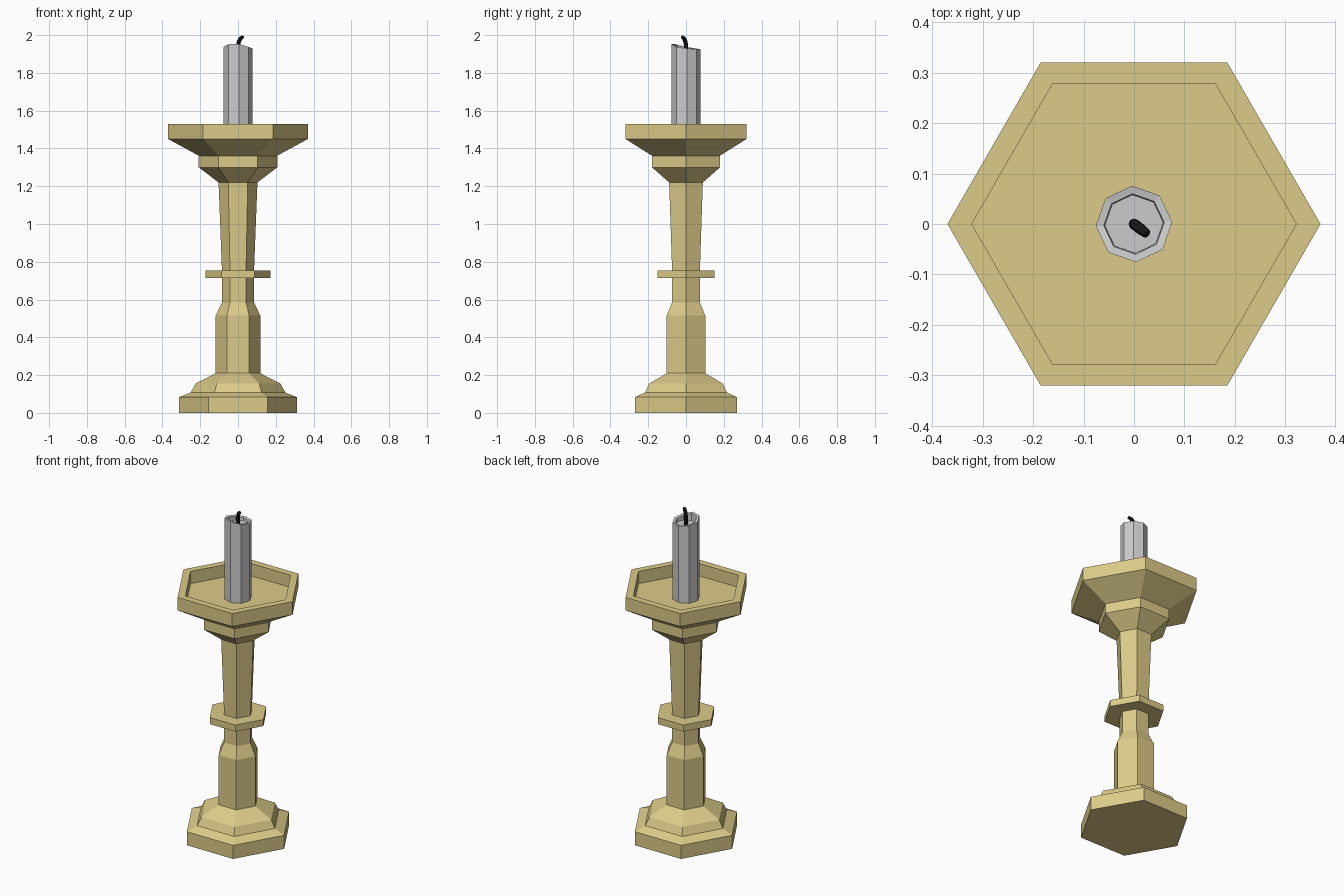
import bpy, bmesh, math
from mathutils import Vector

if "Cube" in bpy.data.objects:
    bpy.data.objects.remove(bpy.data.objects["Cube"])


def material(name, color):
    m = bpy.data.materials.new(name)
    m.diffuse_color = (*color, 1)
    m.use_nodes = True
    m.node_tree.nodes["Principled BSDF"].inputs["Base Color"].default_value = m.diffuse_color
    return m


def add_object(name, bm, mat=None):
    bmesh.ops.recalc_face_normals(bm, faces=bm.faces[:])
    me = bpy.data.meshes.new(name)
    bm.to_mesh(me)
    bm.free()
    ob = bpy.data.objects.new(name, me)
    bpy.context.collection.objects.link(ob)
    if mat:
        me.materials.append(mat)
    return ob


def skin(name, rings, mat=None):
    """Bridge a list of equal-length point rings and cap both ends."""
    bm = bmesh.new()
    loops = [[bm.verts.new(p) for p in ring] for ring in rings]
    n = len(loops[0])
    for a, b in zip(loops, loops[1:]):
        for i in range(n):
            j = (i + 1) % n
            bm.faces.new((a[i], a[j], b[j], b[i]))
    bm.faces.new(loops[0][::-1])
    bm.faces.new(loops[-1])
    return add_object(name, bm, mat)


def ring(r, z, n=6, turn=0.0):
    """z is one height, or one height per corner."""
    zs = z if isinstance(z, list) else [z] * n
    angles = [turn + math.tau * i / n for i in range(n)]
    return [(r * math.cos(a), r * math.sin(a), h) for a, h in zip(angles, zs)]


def turned(name, profile, mat):
    return skin(name, [ring(r, z) for r, z in profile], mat)


brass = material("brass", (0.72, 0.6, 0.25))
black = material("wick_black", (0.01, 0.01, 0.01))

# Hexagonal holder, from the foot up
turned("foot", [(0.313, 0), (0.313, 0.083), (0.25, 0.108),
                (0.225, 0.155), (0.118, 0.21)], brass)
turned("lower_stem", [(0.118, 0.21), (0.118, 0.515), (0.085, 0.585),
                      (0.085, 0.715)], brass)
turned("stem_ring", [(0.173, 0.715), (0.173, 0.755)], brass)
turned("upper_stem", [(0.085, 0.755), (0.103, 1.22)], brass)
turned("collar", [(0.103, 1.22), (0.208, 1.30), (0.208, 1.36)], brass)

# Drip tray with a raised rim
turned("drip_tray", [(0.205, 1.36), (0.37, 1.45), (0.37, 1.53),
                     (0.322, 1.53), (0.322, 1.455)], brass)

# Eight-sided candle, hollowed and unevenly melted at the top
turn = math.radians(3)
rim = [1.93, 1.925, 1.925, 1.93, 1.938, 1.952, 1.952, 1.937]
skin("candle", [ring(0.076, 1.455, 8, turn), ring(0.076, rim, 8, turn),
                ring(0.060, [h - 0.003 for h in rim], 8, turn),
                ring(0.058, 1.905, 8, turn)])

# Bent wick, swept along a short path
path = [Vector(p) for p in [(0, 0, 1.90), (0, 0, 1.945), (0.004, -0.003, 1.965),
                            (0.013, -0.010, 1.982), (0.026, -0.020, 1.991)]]
radii = [0.011, 0.011, 0.011, 0.011, 0.009]
rings = []
for i, p in enumerate(path):
    d = path[min(i + 1, 4)] - path[max(i - 1, 0)]
    q = Vector((0, 0, 1)).rotation_difference(d)
    rings.append([p + q @ Vector(v) for v in ring(radii[i], 0, 8)])
skin("wick", rings, black)
